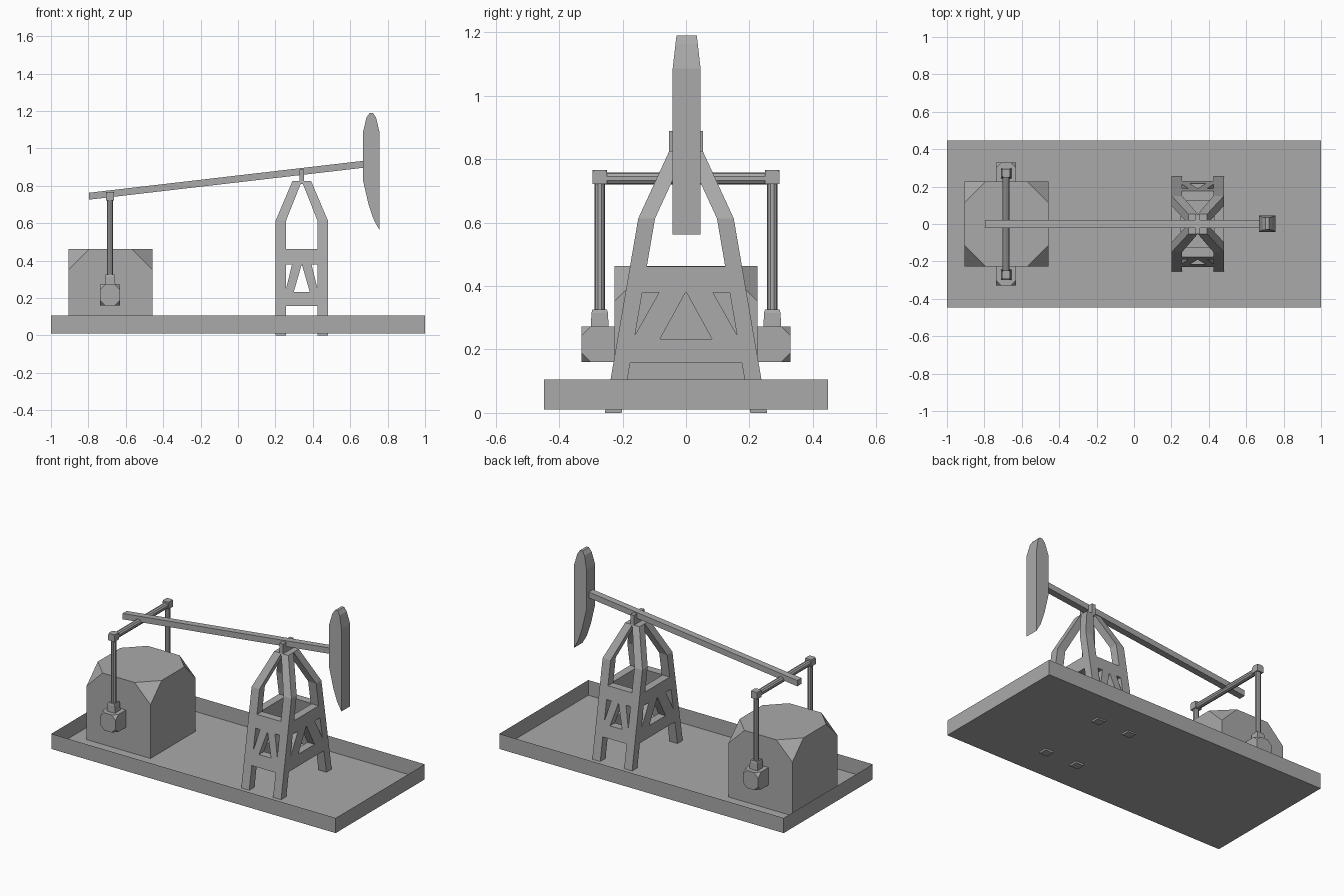
import bpy, bmesh, math
from mathutils import Vector, Matrix

if "Cube" in bpy.data.objects:
    bpy.data.objects.remove(bpy.data.objects["Cube"])

gray = bpy.data.materials.new("plain_gray")
gray.diffuse_color = (0.4, 0.4, 0.4, 1)
gray.use_nodes = True
gray.node_tree.nodes["Principled BSDF"].inputs["Base Color"].default_value = gray.diffuse_color


def finish(bm, name, recalc=True):
    if recalc:
        bmesh.ops.recalc_face_normals(bm, faces=bm.faces[:])
    me = bpy.data.meshes.new(name)
    bm.to_mesh(me)
    bm.free()
    me.materials.append(gray)
    ob = bpy.data.objects.new(name, me)
    bpy.context.collection.objects.link(ob)
    return ob


def loft(bm, rings):
    """Closed solid through rings of points with equal counts."""
    vs = [[bm.verts.new(p) for p in r] for r in rings]
    n = len(vs[0])
    bm.faces.new(vs[0])
    bm.faces.new(vs[-1])
    for a, b in zip(vs, vs[1:]):
        for i in range(n):
            j = (i + 1) % n
            bm.faces.new((a[i], a[j], b[j], b[i]))


def rect(x0, x1, y0, y1, z):
    return [(x0, y0, z), (x1, y0, z), (x1, y1, z), (x0, y1, z)]


def box(bm, x0, x1, y0, y1, z0, z1):
    loft(bm, [rect(x0, x1, y0, y1, z0), rect(x0, x1, y0, y1, z1)])


def cut_corners(bm, size, rule):
    bmesh.ops.bevel(bm, geom=[v for v in bm.verts if rule(v.co)], offset=size,
                    segments=1, affect='VERTICES')


def rod(name, a, b, r, sides=10):
    a, b = Vector(a), Vector(b)
    bm = bmesh.new()
    m = Matrix.Translation((a + b) / 2) @ (b - a).to_track_quat('Z', 'Y').to_matrix().to_4x4()
    bmesh.ops.create_cone(bm, cap_ends=True, segments=sides, radius1=r, radius2=r,
                          depth=(b - a).length, matrix=m)
    return finish(bm, name)


# Base tray: open box with thin walls
bm = bmesh.new()
box(bm, -1, 1, -0.447, 0.447, 0.01, 0.106)
bmesh.ops.recalc_face_normals(bm, faces=bm.faces[:])
bmesh.ops.delete(bm, geom=[f for f in bm.faces if f.normal.z > 0.9], context='FACES_ONLY')
finish(bm, "base_tray", False)

# Motor housing with cut top corners
bm = bmesh.new()
box(bm, -0.906, -0.457, -0.226, 0.226, 0.01, 0.463)
cut_corners(bm, 0.112, lambda c: c.z > 0.4)
finish(bm, "motor_housing")

# Crank weights, necks, side rods and elbows on both sides
RX = -0.684
for side, s in (("front", -1), ("back", 1)):
    bm = bmesh.new()
    ya, yb = sorted((s * 0.226, s * 0.329))
    box(bm, RX - 0.054, RX + 0.054, ya, yb, 0.161, 0.272)
    cut_corners(bm, 0.028, lambda c: abs(c.y) > 0.3)
    finish(bm, side + "_crank_weight")

    yc = s * 0.272
    bm = bmesh.new()
    loft(bm, [rect(RX - w, RX + w, yc - w, yc + w, z)
              for w, z in ((0.028, 0.270), (0.026, 0.315), (0.023, 0.326))])
    finish(bm, side + "_crank_neck")

    rod(side + "_side_rod", (RX, yc, 0.32), (RX, yc, 0.73), 0.017)

    bm = bmesh.new()
    box(bm, RX - 0.022, RX + 0.022, yc - 0.023, yc + 0.023, 0.722, 0.766)
    cut_corners(bm, 0.008, lambda c: c.z > 0.75)
    finish(bm, side + "_elbow")
rod("cross_rod", (RX, -0.26, 0.739), (RX, 0.26, 0.739), 0.019)

# Tilted walking beam
bm = bmesh.new()
x0, z0, x1, z1 = -0.797, 0.744, 0.69, 0.917
loft(bm, [[(x, -0.021, z - 0.0185), (x, 0.021, z - 0.0185),
           (x, 0.021, z + 0.0185), (x, -0.021, z + 0.0185)]
          for x, z in ((x0, z0), (x1, z1))])
finish(bm, "walking_beam")

# Horse head: side profile (x, z), narrowed towards the top
head = [(0.668, 1.085), (0.687, 1.165), (0.704, 1.189), (0.722, 1.189), (0.738, 1.165),
        (0.757, 1.085), (0.757, 0.563), (0.727, 0.615), (0.698, 0.70), (0.668, 0.83)]


def head_half(z):
    return 0.044 if z < 1.1 else 0.035 if z < 1.17 else 0.032


bm = bmesh.new()
loft(bm, [[(x, 0.002 + s * head_half(z), z) for x, z in head] for s in (-1, 1)])
finish(bm, "beam_head")

# Tower: four bent legs leaning inwards
CX = 0.341


def lean(z):
    return 0.256 - 0.172 * z


def leg_ring(sx, sy, xo, xi, yo, yi, z):
    return [(CX + sx * xo, sy * yo, z), (CX + sx * xi, sy * yo, z),
            (CX + sx * xi, sy * yi, z), (CX + sx * xo, sy * yi, z)]


for sx, nx in ((-1, "left"), (1, "right")):
    for sy, ny in ((-1, "front"), (1, "back")):
        bm = bmesh.new()
        loft(bm, [leg_ring(sx, sy, 0.14, 0.084, 0.256, 0.203, 0),
                  leg_ring(sx, sy, 0.14, 0.084, lean(0.613), lean(0.613) - 0.053, 0.613),
                  leg_ring(sx, sy, 0.05, 0.0, 0.053, 0.0, 0.825)])
        finish(bm, "%s_%s_leg" % (ny, nx))

# Tower truss panels: (half-width fraction, z) outlines shared by all four sides
BARS = [[(-1, 0.157), (1, 0.157), (1, 0.233), (-1, 0.233)],
        [(-1, 0.38), (1, 0.38), (1, 0.462), (-1, 0.462)],
        [(-1, 0.225), (-0.5, 0.225), (0.03, 0.39), (-0.55, 0.39)],
        [(1, 0.225), (0.5, 0.225), (-0.03, 0.39), (0.55, 0.39)]]
for s, name in ((-1, "front"), (1, "back")):
    bm = bmesh.new()
    for bar in BARS:
        loft(bm, [[(CX + u * 0.09, s * (lean(z) - d), z) for u, z in bar]
                  for d in (0, 0.05)])
    finish(bm, name + "_truss")
for s, name in ((-1, "left"), (1, "right")):
    bm = bmesh.new()
    for bar in BARS:
        loft(bm, [[(CX + s * (0.14 - d), u * (lean(z) - 0.045), z) for u, z in bar]
                  for d in (0, 0.05)])
    finish(bm, name + "_truss")

# Pivot saddle: block below the beam and a lug on each side
bm = bmesh.new()
box(bm, CX - 0.012, CX + 0.012, -0.053, 0.053, 0.81, 0.858)
for s in (-1, 1):
    ya, yb = sorted((s * 0.021, s * 0.053))
    box(bm, CX - 0.012, CX + 0.012, ya, yb, 0.85, 0.888)
finish(bm, "pivot_saddle")
